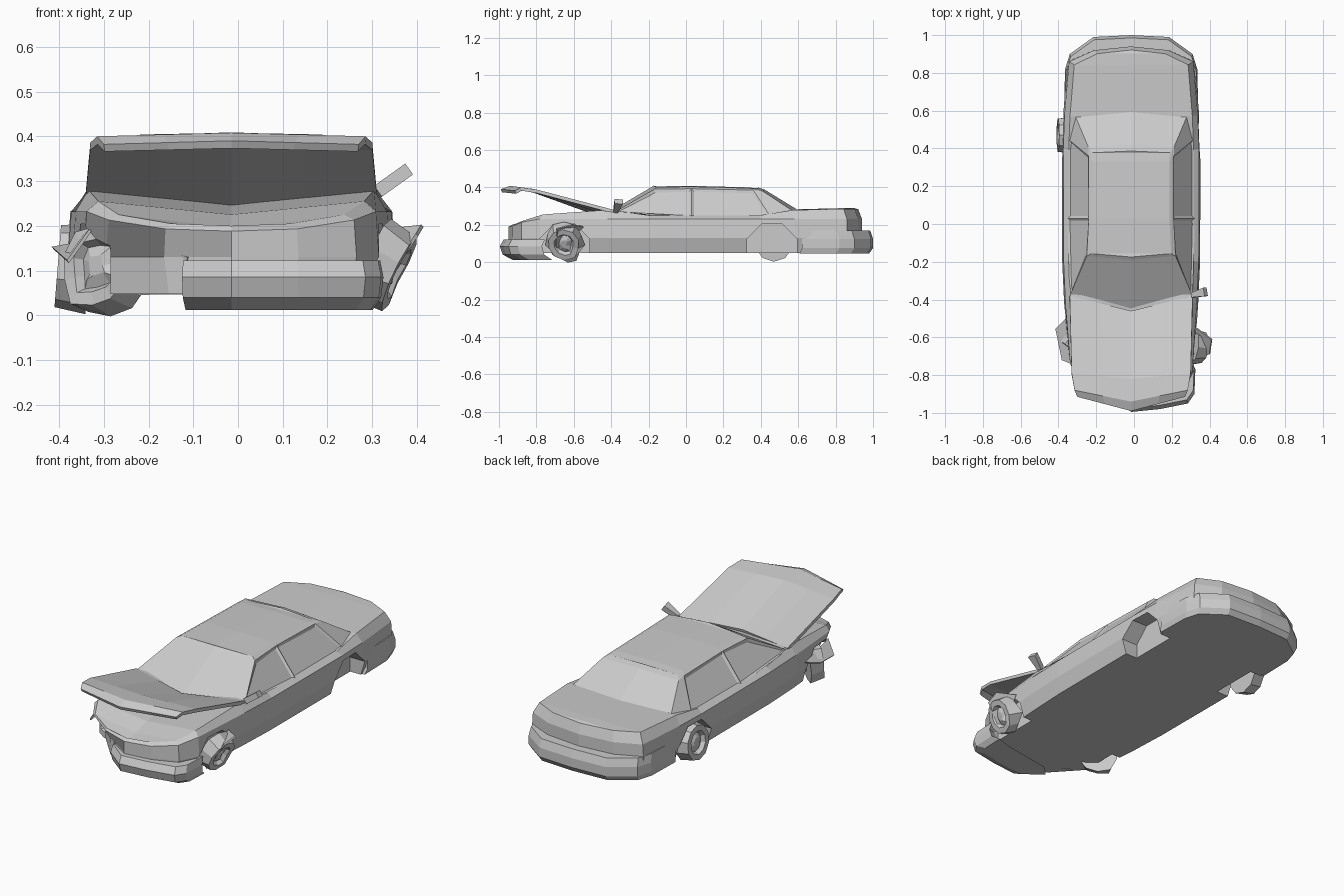
import bpy, bmesh, random
from mathutils import Vector, Matrix

random.seed(4)
CENTRE = -0.015          # body sits slightly off the middle because of bent wheels

cube = bpy.data.objects.get("Cube")
if cube:
    bpy.data.objects.remove(cube, do_unlink=True)

grey = bpy.data.materials.new("plain_grey")
grey.use_nodes = True
grey.diffuse_color = (0.6, 0.6, 0.6, 1)
grey.node_tree.nodes["Principled BSDF"].inputs["Base Color"].default_value = (0.6, 0.6, 0.6, 1)


def finish(name, bm, offset=CENTRE):
    bmesh.ops.recalc_face_normals(bm, faces=bm.faces)
    mesh = bpy.data.meshes.new(name)
    bm.to_mesh(mesh)
    bm.free()
    mesh.materials.append(grey)
    obj = bpy.data.objects.new(name, mesh)
    obj.location.x = offset
    bpy.context.collection.objects.link(obj)
    return obj


def apply(obj, kind, **settings):
    mod = obj.modifiers.new(kind.title(), kind)
    for key, value in settings.items():
        setattr(mod, key, value)
    bpy.context.view_layer.objects.active = obj
    bpy.ops.object.modifier_apply(modifier=mod.name)


def mirror_ring(half):
    """Half outline, first and last on the centre line, to a full loop."""
    return half + [(-x, y, z) for x, y, z in half[-2:0:-1]]


def skin(bm, rings):
    """Join closed rings of equal length with quads."""
    loops = [[bm.verts.new(p) for p in ring] for ring in rings]
    n = len(loops[0])
    for a, b in zip(loops, loops[1:]):
        for i in range(n):
            j = (i + 1) % n
            bm.faces.new((a[i], a[j], b[j], b[i]))
    return loops


def cap(bm, loop, dip=lambda y: 0):
    """Close a mirrored ring with strips meeting on a centre ridge."""
    n, last = len(loop), len(loop) // 2
    mids = [loop[0]]
    for i in range(1, last):
        p = (loop[i].co + loop[-i].co) / 2
        mids.append(bm.verts.new((0, p.y, p.z + dip(p.y))))
    mids.append(loop[last])
    for i in range(last):
        for side in (1, -1):
            quad = [loop[side * i % n], loop[side * (i + 1) % n], mids[i + 1], mids[i]]
            bm.faces.new(list(dict.fromkeys(quad)))


# Lower body: plan outline (half width, y, shoulder height) stacked in layers
plan = [(0, -.95, .2), (.15, -.93, .205), (.28, -.88, .225), (.33, -.78, .255),
        (.355, -.42, .28), (.365, -.2, .25), (.367, .4, .25), (.36, .58, .278),
        (.335, .86, .285), (.2, .92, .285), (0, .94, .283)]


def crush(ring, amount):
    """Push the broken front corner back."""
    out = []
    for x, y, z in ring:
        limit = -.9 + 1.1 * (-.11 - x)
        if x < -.1 and y < min(limit, -.5):
            y += (limit - y) * amount
        out.append((x, y, z))
    return out


def layer(scale, height, amount, pull=1):
    return crush(mirror_ring([(x * scale, y * pull, height(z)) for x, y, z in plan]), amount)


bm = bmesh.new()
loops = skin(bm, [layer(.93, lambda z: .048, 1), layer(1, lambda z: .13, 1),
                  layer(.98, lambda z: min(.232, z - .012), .35),
                  layer(.9, lambda z: z, .2, .98)])
cap(bm, loops[0])
cap(bm, loops[-1], lambda y: -.03 if y < -.3 else .004)
body = finish("lower_body", bm)

# Wheel arches cut through the sides
for side in (1, -1):
    for y in (-.65, .46):
        bm = bmesh.new()
        bmesh.ops.create_cone(bm, cap_ends=True, segments=8, radius1=.145, radius2=.145, depth=.2)
        bm.transform(Matrix.Translation((side * .37, y, .07)) @ Matrix.Rotation(1.5708, 4, 'Y')
                     @ Matrix.Rotation(.3927, 4, 'Z'))
        cutter = finish("arch_cutter", bm)
        cutter.hide_render = True
        apply(body, 'BOOLEAN', object=cutter, operation='DIFFERENCE', solver='EXACT')
        bpy.data.objects.remove(cutter, do_unlink=True)

# Cabin with recessed side windows
base = [(0, -.46, .24), (.325, -.38, .27), (.338, .03, .243), (.335, .45, .245),
        (.295, .57, .275), (0, .6, .278)]
eave = [(0, -.19, .398), (.235, -.17, .39), (.225, .03, .393), (.225, .36, .385),
        (.228, .41, .38), (0, .42, .388)]
bm = bmesh.new()
loops = skin(bm, [mirror_ring(base), mirror_ring(eave),
                  mirror_ring([(x * .9, y * .92, z + .011) for x, y, z in eave])])
cap(bm, loops[-1], lambda y: .004)
bm.normal_update()
bmesh.ops.recalc_face_normals(bm, faces=bm.faces)
windows = [f for f in bm.faces if abs(f.normal.x) > .6
           and f.calc_center_median().z < .36 and f.calc_area() > .03]
bmesh.ops.inset_individual(bm, faces=windows, thickness=.018, depth=-.008)
finish("cabin", bm)

# Raised bonnet: rows of (half width, side y, centre y, side z, centre z)
rows = [(.325, -.38, -.46, .278, .262), (.315, -.79, -.82, .386, .392),
        (.3, -.88, -.94, .4, .408), (.285, -.915, -.99, .382, .39)]
bm = bmesh.new()
grid = []
for w, ys, yc, zs, zc in rows:
    grid.append([bm.verts.new((w * t, yc + (ys - yc) * abs(t), zc + (zs - zc) * abs(t)))
                 for t in (-1, -.5, 0, .5, 1)])
for a, b in zip(grid, grid[1:]):
    for i in range(4):
        bm.faces.new((a[i], b[i], b[i + 1], a[i + 1]))
bonnet = finish("raised_bonnet", bm)
apply(bonnet, 'SOLIDIFY', thickness=.018, offset=-1)


def bumper(name, outline, layers):
    """Stack a plan outline at several (height, scale) levels."""
    bm = bmesh.new()
    loops = skin(bm, [[(x * s, y * s, z) for x, y in outline] for z, s in layers])
    for loop in (loops[0], loops[-1]):
        bm.faces.new(loop)
    return finish(name, bm)


# Front bumper is torn off at the crushed corner
bumper("front_bumper", [(.34, -.77), (.335, -.9), (.3, -.95), (.15, -.98), (0, -.995),
                        (-.11, -.91), (-.05, -.85), (.25, -.8)],
       [(.012, .93), (.04, .985), (.085, 1), (.122, .98)])

# Rear bumper wraps round to the arches
rear = [(.355, .62), (.35, .82), (.325, .9), (.2, .99), (0, 1)]
bumper("rear_bumper", rear + [(-x, y) for x, y in rear[-2::-1]],
       [(.047, .98), (.075, 1), (.125, 1), (.168, .985)])


def wheel(name, spot, facing, crumple=0, radius=.102):
    """Ten sided tyre with a dished rim and hub, facing along a direction."""
    bm = bmesh.new()
    bmesh.ops.create_cone(bm, cap_ends=True, segments=10, radius1=radius,
                          radius2=radius * .9, depth=.07)
    face = max(bm.faces, key=lambda f: f.calc_center_median().z)
    for v in bm.verts:
        v.co *= 1 + random.uniform(-crumple, crumple)
    for thick, depth in ((.03, 0), (.012, -.02), (.025, .012)):
        bmesh.ops.inset_region(bm, faces=[face], thickness=thick, depth=depth)
    turn = Vector(facing).to_track_quat('Z', 'Y').to_matrix().to_4x4()
    bm.transform(Matrix.Translation(spot) @ turn)
    return finish(name, bm, 0)


wheel("rear_right_wheel", (-.368, .47, .107), (-1, 0, .08))
wheel("front_right_wheel", (-.3, -.65, .102), (-.6, -.75, .1), .12)
wheel("front_left_wheel", (.33, -.65, .108), (.87, -.12, -.42), .14)


def shard(name, points, thickness=.008):
    """Thin bent plate of torn metal."""
    bm = bmesh.new()
    bm.faces.new([bm.verts.new(p) for p in points])
    obj = finish(name, bm, 0)
    apply(obj, 'SOLIDIFY', thickness=thickness, offset=0)


shard("left_torn_fender", [(.33, -.55, .19), (.412, -.61, .2), (.4, -.69, .18), (.3, -.7, .03)])
shard("right_torn_fender", [(-.36, -.5, .16), (-.414, -.555, .15), (-.38, -.72, .12), (-.33, -.74, .19)])
shard("right_torn_liner", [(-.11, -.89, .13), (-.13, -.86, .05), (-.22, -.77, .045), (-.25, -.76, .17)])

# Door mirror
bm = bmesh.new()
bmesh.ops.create_cube(bm, size=1)
for v in bm.verts:
    v.co.y *= 1.3 if v.co.x > 0 else .7
bm.transform(Matrix.Translation((.345, -.368, .3)) @ Matrix.Rotation(-.62, 4, 'Y')
             @ Matrix.Rotation(.2, 4, 'Z') @ Matrix.Diagonal((.085, .035, .03, 1)))
finish("left_mirror", bm, 0)
